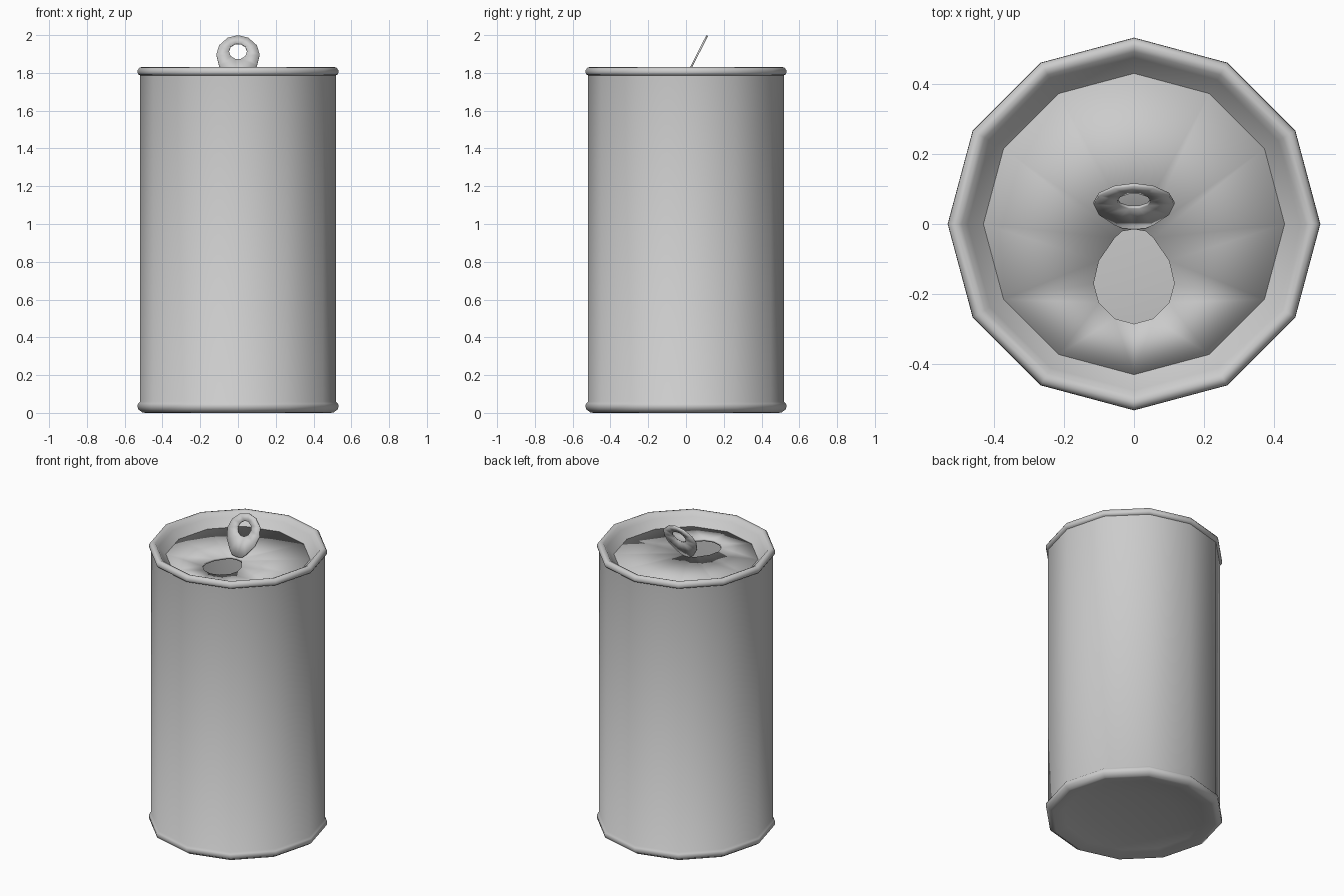
import bpy, bmesh
from math import sin, cos, pi, radians

if "Cube" in bpy.data.objects:
    bpy.data.objects.remove(bpy.data.objects["Cube"])

SIDES = 12
LID_Z = 1.755
HINGE_Y = -0.015


def finish(name, bm, angle=40):
    mesh = bpy.data.meshes.new(name)
    bm.to_mesh(mesh)
    bm.free()
    ob = bpy.data.objects.new(name, mesh)
    bpy.context.collection.objects.link(ob)
    bpy.ops.object.select_all(action='DESELECT')
    ob.select_set(True)
    bpy.context.view_layer.objects.active = ob
    bpy.ops.object.shade_smooth_by_angle(angle=radians(angle))
    return ob


def circle(r, n, cy=0.0):
    return [(r * cos(2 * pi * k / n), cy + r * sin(2 * pi * k / n)) for k in range(n)]


def lathe(name, profile):
    bm = bmesh.new()
    rings = [[bm.verts.new((x, y, z)) for x, y in circle(r, SIDES)] for r, z in profile]
    for a, b in zip(rings, rings[1:]):
        for k in range(SIDES):
            j = (k + 1) % SIDES
            bm.faces.new((a[k], a[j], b[j], b[k]))
    bmesh.ops.remove_doubles(bm, verts=bm.verts, dist=1e-5)
    return finish(name, bm, 50)


def plate(name, outer, inner, thickness):
    """Flat plate with one opening, thickened downwards."""
    bm = bmesh.new()
    edges = []
    for loop in (outer, inner):
        vs = [bm.verts.new((x, y, 0)) for x, y in loop]
        edges += [bm.edges.new((vs[i - 1], vs[i])) for i in range(len(vs))]
    bmesh.ops.triangle_fill(bm, edges=edges, use_beauty=True, normal=(0, 0, 1))
    for f in bm.faces:
        f.normal_update()
        if f.normal.z < 0:
            f.normal_flip()
    ob = finish(name, bm)
    mod = ob.modifiers.new("thickness", 'SOLIDIFY')
    mod.thickness = thickness
    mod.offset = -1
    return ob


# Teardrop shared by the opening and the lifted tab: half width, distance from hinge
half = [(0.034, 0.006), (0.055, 0.025), (0.1, 0.09), (0.115, 0.155),
        (0.1, 0.21), (0.055, 0.255)]
teardrop = [(0, 0)] + half + [(0, 0.27)] + [(-x, d) for x, d in reversed(half)]

# Can shell: domed base, bottom rim, wall, top rim, inner slope
lathe("can_body", [
    (0, 0.05), (0.25, 0.04), (0.42, 0.018), (0.49, 0.0), (0.505, 0.002),
    (0.53, 0.02), (0.532, 0.04), (0.528, 0.05), (0.518, 0.06),
    (0.518, 1.787), (0.528, 1.792), (0.532, 1.802), (0.531, 1.815), (0.522, 1.828),
    (0.508, 1.831), (0.492, 1.824), (0.475, 1.80), (0.43, LID_Z)])

# Lid with the drinking hole
opening = [(x, HINGE_Y - d) for x, d in teardrop]
lid = plate("lid", circle(0.43, SIDES), opening, 0.015)
lid.location.z = LID_Z

# Pull tab standing up from the hinge
tab = plate("pull_tab", teardrop, circle(0.048, 10, 0.175), 0.01)
tab.location = (0, HINGE_Y, LID_Z + 0.004)
tab.rotation_euler.x = radians(63)
